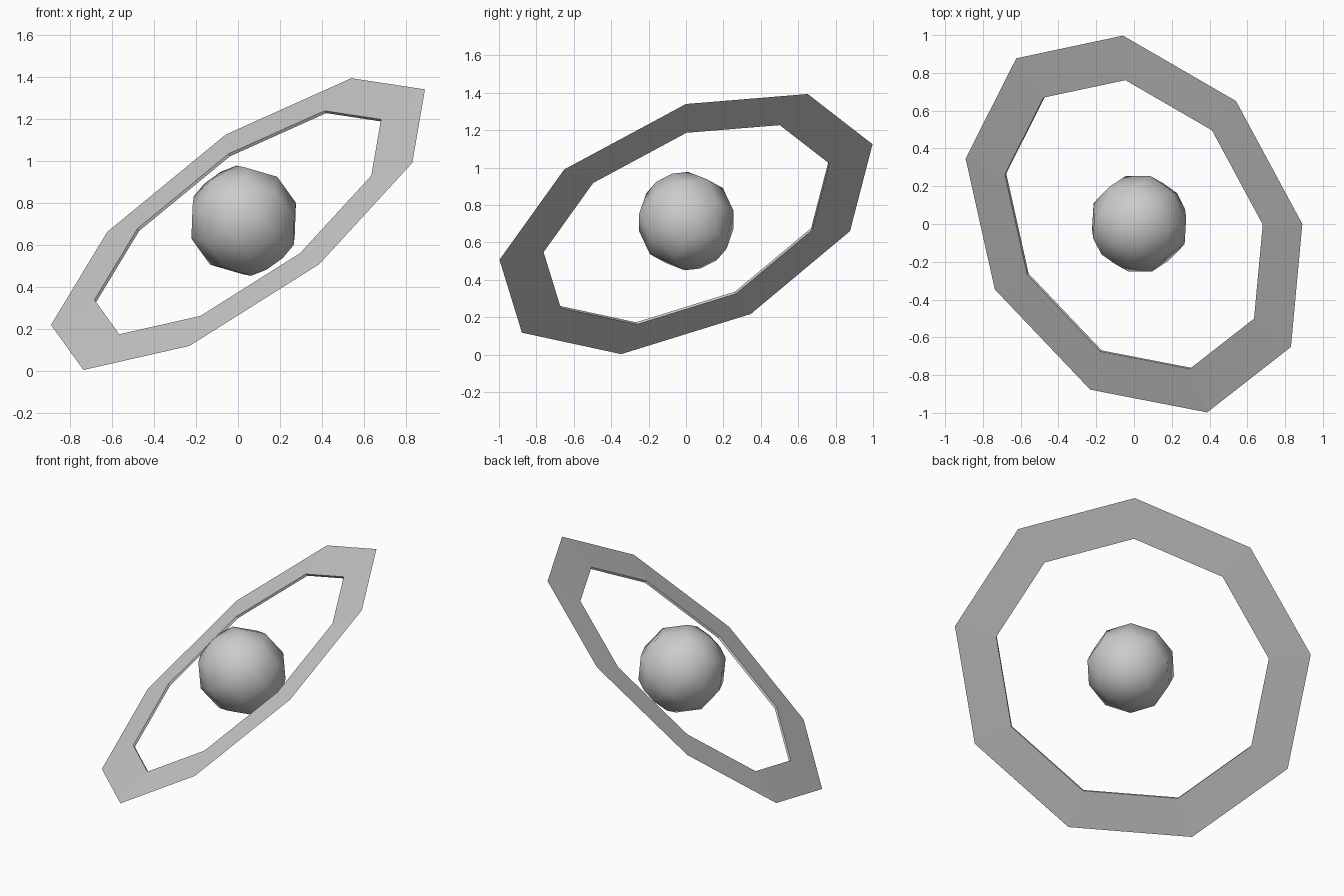
import bpy
from math import radians
from mathutils import Matrix

if "Cube" in bpy.data.objects:
    bpy.data.objects.remove(bpy.data.objects["Cube"])

# Shared tilt: ring and core use the same leaning axis
tilt = Matrix.Rotation(radians(-35.8), 4, 'Y') @ Matrix.Rotation(radians(20.9), 4, 'X')


def place(name, location, local):
    obj = bpy.context.object
    obj.name = name
    obj.data.transform(tilt @ local)
    obj.location = location
    return obj


# Flat nine-sided ring: wedge section, sharp outside and thin wall inside
bpy.ops.mesh.primitive_torus_add(major_segments=9, minor_segments=3,
                                 major_radius=0.915, minor_radius=0.169)
ring = place("ring", (0.012, 0, 0.706), Matrix.Diagonal((1, 1, 0.05, 1)))
for p in ring.data.polygons:
    p.use_smooth = False

# Low-poly smooth ball in the middle, one vertex column on the ring's first corner
bpy.ops.mesh.primitive_uv_sphere_add(segments=10, ring_count=5, radius=0.265)
ball = place("core_ball", (0.027, 0.002, 0.714), Matrix.Rotation(radians(90), 4, 'Z'))
for p in ball.data.polygons:
    p.use_smooth = True
